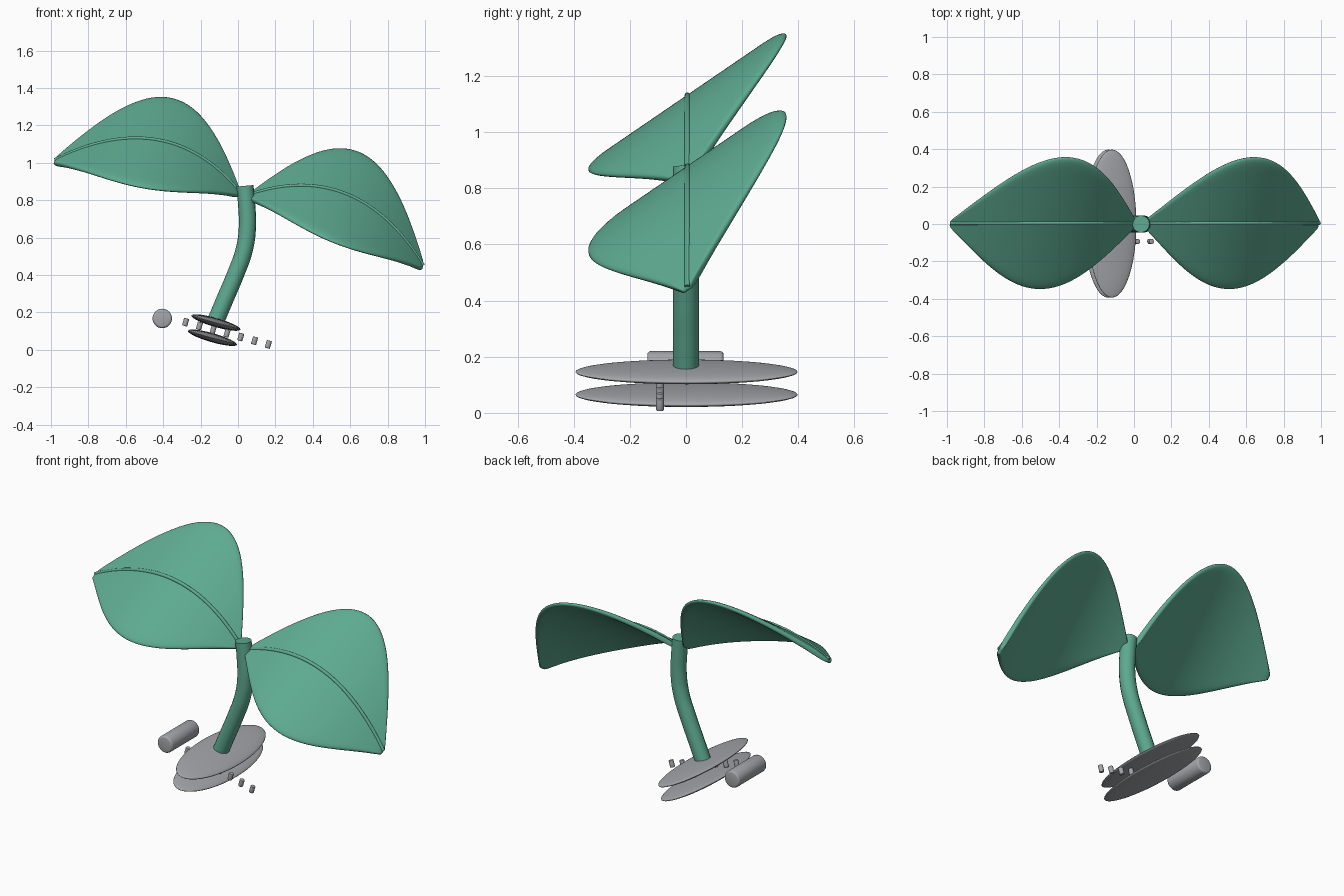
import bpy, math
from mathutils import Matrix, Vector

if "Cube" in bpy.data.objects:
    bpy.data.objects.remove(bpy.data.objects["Cube"])

def mat(name, c):
    m = bpy.data.materials.new(name)
    m.diffuse_color = (*c, 1)
    m.use_nodes = True
    m.node_tree.nodes["Principled BSDF"].inputs["Base Color"].default_value = m.diffuse_color
    return m

green = mat("leaf_green", (0.11, 0.40, 0.28))
grey = mat("stone_grey", (0.37, 0.38, 0.40))

TILT = math.radians(16)          # whole head and base lean the same way
HEAD = Matrix.Translation((0.03, 0.005, 0.82)) @ Matrix.Rotation(TILT, 4, 'Y')

def finish(ob, name, m):
    ob.name = name
    ob.data.materials.append(m)
    return ob

def smooth(ob):
    for p in ob.data.polygons:
        p.use_smooth = True

def tube(name, pts, r, m):
    cu = bpy.data.curves.new(name, 'CURVE')
    cu.dimensions = '3D'
    cu.bevel_depth, cu.bevel_resolution, cu.use_fill_caps = r, 6, True
    cu.resolution_u = 8
    sp = cu.splines.new('BEZIER')
    sp.bezier_points.add(len(pts) - 1)
    for b, p in zip(sp.bezier_points, pts):
        b.co = p
        b.handle_left_type = b.handle_right_type = 'AUTO'
    ob = bpy.data.objects.new(name, cu)
    bpy.context.collection.objects.link(ob)
    return finish(ob, name, m)

def rib_point(side, u, lift=0.0):
    return Vector((side * (0.025 + u), 0, 0.8 * u * (1 - u) - 0.106 * u + lift))

# leaves: arched sheet, straight sloping cross-section, rounded rim
NU, NV = 24, 8
def leaf(name, side):
    verts, faces = [], []
    for i in range(NU + 1):
        u = i / NU
        w = 0.012 + 0.345 * math.sin(math.pi * u)
        for j in range(NV + 1):
            v = (2 * j / NV - 1) * w
            verts.append(HEAD @ (rib_point(side, u) + Vector((0, v, 0.71 * v))))
    for i in range(NU):
        for j in range(NV):
            a = i * (NV + 1) + j
            f = (a, a + NV + 1, a + NV + 2, a + 1)
            faces.append(f if side > 0 else f[::-1])
    me = bpy.data.meshes.new(name)
    me.from_pydata(verts, [], faces)
    ob = bpy.data.objects.new(name, me)
    bpy.context.collection.objects.link(ob)
    smooth(ob)
    s = ob.modifiers.new("thick", 'SOLIDIFY')
    s.thickness, s.offset = 0.03, 0
    ob.modifiers.new("round", 'SUBSURF').levels = 2
    ob.modifiers["round"].render_levels = 2
    finish(ob, name, green)
    tube(name + "_rib", [HEAD @ rib_point(side, k / 10, 0.016) for k in range(11)], 0.01, green)

leaf("left_leaf", -1)
leaf("right_leaf", 1)

# bent stem
tube("stem", [(-0.125, 0, 0.14), (-0.07, 0, 0.27), (-0.015, 0, 0.40), (0.032, 0, 0.53),
              (0.05, 0, 0.65), (0.046, 0, 0.78), (0.037, 0, 0.877)], 0.046, green)

# two flattened discs at the foot
for name, x, z in (("upper_disc", -0.118, 0.146), ("lower_disc", -0.137, 0.065)):
    bpy.ops.mesh.primitive_uv_sphere_add(segments=48, ring_count=24, radius=1,
                                         location=(x, 0.002, z), rotation=(0, TILT, 0))
    ob = bpy.context.object
    ob.scale = (0.136, 0.396, 0.024)
    smooth(ob)
    finish(ob, name, grey)

def cylinder(name, r, h, loc, rot, bevel):
    bpy.ops.mesh.primitive_cylinder_add(vertices=32, radius=r, depth=h, location=loc, rotation=rot)
    ob = bpy.context.object
    b = ob.modifiers.new("bevel", 'BEVEL')
    b.width, b.segments = bevel, 3
    smooth(ob)
    return finish(ob, name, grey)

# loose roller beside the discs
cylinder("roller", 0.052, 0.272, (-0.405, -0.002, 0.168), (math.pi / 2, 0, 0), 0.012)

# row of small pegs running between the discs
for k in range(7):
    cylinder(f"peg_{k + 1}", 0.014, 0.042,
             (-0.28 + 0.0737 * k, -0.093, 0.148 - 0.0198 * k), (0, TILT, 0), 0.003)
